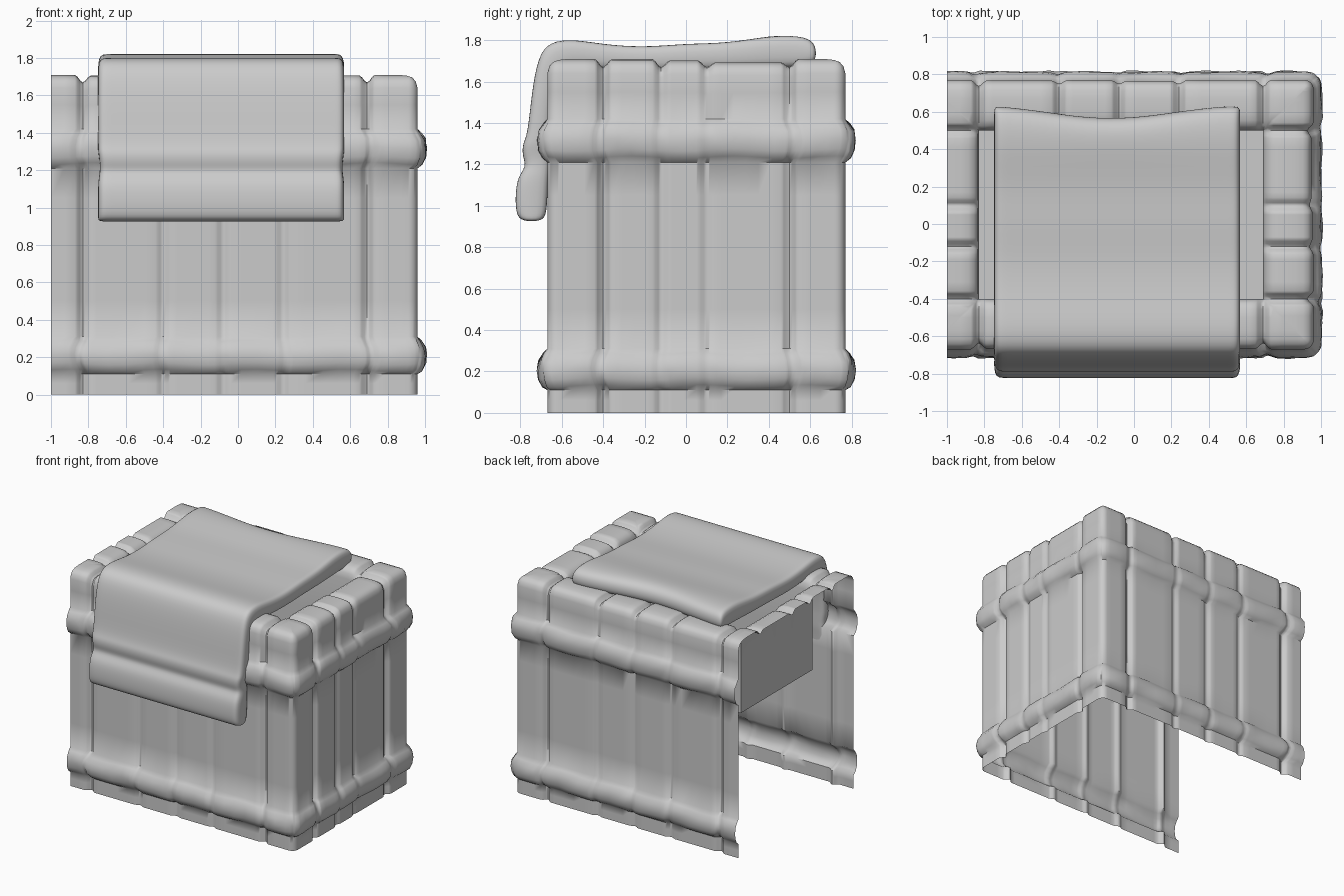
import bpy, bmesh, math, random
from mathutils import Vector

if "Cube" in bpy.data.objects:
    bpy.data.objects.remove(bpy.data.objects["Cube"])

random.seed(4)
X0, X1, Y0, Y1 = -1.10, 0.96, -0.67, 0.77   # outer faces of the crate walls
RIM, ROUND, PIT_Z = 0.27, 0.05, 1.0


def finish(name, bm, angle=50):
    bmesh.ops.remove_doubles(bm, verts=bm.verts, dist=0.0005)
    bmesh.ops.recalc_face_normals(bm, faces=bm.faces)
    me = bpy.data.meshes.new(name)
    bm.to_mesh(me)
    bm.free()
    ob = bpy.data.objects.new(name, me)
    bpy.context.collection.objects.link(ob)
    bpy.context.view_layer.objects.active = ob
    ob.select_set(True)
    bpy.ops.object.shade_smooth_by_angle(angle=math.radians(angle))
    ob.select_set(False)
    return ob


def loft(bm, rows):
    # quads between neighbouring closed rings
    vs = [[bm.verts.new(p) for p in r] for r in rows]
    for a, b in zip(vs, vs[1:]):
        n = len(a)
        for i in range(n):
            j = (i + 1) % n
            bm.faces.new((a[i], a[j], b[j], b[i]))
    return vs


# Wall section from the ground up, over the rim and down into the pit:
# inward depth, height, groove on wall, groove on rim
SECTION = [(0, 0, 1, 0), (0, .06, 1, 0), (0, .11, 1, 0), (-.025, .13, .6, 0),
           (-.042, .165, .5, 0), (-.047, .21, .4, 0), (-.04, .25, .5, 0),
           (-.02, .285, .6, 0), (0, .31, 1, 0), (0, .5, 1, 0), (0, .8, 1, 0),
           (0, 1.05, 1, 0), (0, 1.21, 1, 0), (-.025, 1.235, .6, 0),
           (-.042, 1.27, .5, 0), (-.045, 1.32, .4, 0), (-.04, 1.365, .5, 0),
           (-.02, 1.395, .6, 0), (0, 1.42, 1, 0), (0, 1.55, 1, .2),
           (0, 1.64, 1, .5), (.01, 1.675, 1, .8), (.028, 1.695, .6, 1),
           (.055, 1.705, .2, 1), (.10, 1.71, 0, 1), (.17, 1.71, 0, 1),
           (.215, 1.705, 0, 1), (.245, 1.69, 0, 1), (.262, 1.665, 0, .8),
           (RIM, 1.62, 0, .4), (RIM, 1.3, 0, 0), (RIM, PIT_Z, 0, 0)]


def groove(t, cuts):
    s = max(0, 1 - min(abs(t - c) for c in cuts) / .042)
    return s * s * (3 - 2 * s)


def side(start, end, cuts):
    # plank cuts plus corner blocks, and sample positions along one wall
    cuts = [start + RIM] + cuts + [end - RIM]
    ts = {round(start + k * (end - start) / 24, 3) for k in range(24)}
    for c in cuts:
        ts |= {round(c + o, 3) for o in (-.042, -.028, -.014, 0, .014, .028, .042)}
    for o in (0, .012, .025, .038, .05):
        ts |= {round(start + o, 3), round(end - o, 3)}
    ts.discard(round(end, 3))
    shifts = [0] + [random.uniform(0, .012) for _ in cuts[1:]] + [0]
    return cuts, sorted(ts), shifts


def round_corner(x, y):
    cx = min(max(x, X0 + ROUND), X1 - ROUND)
    cy = min(max(y, Y0 + ROUND), Y1 - ROUND)
    v = Vector((x - cx, y - cy))
    if v.x and v.y:
        v *= max(abs(v.x), abs(v.y)) / v.length
    return cx + v.x, cy + v.y


front = side(X0, X1, [-.40, -.08, .24])
right = side(Y0, Y1, [-.12, .10])
WALLS = [(front, X0, X1, lambda t, d: (t, Y0 + d), False),
         (right, Y0, Y1, lambda t, d: (X1 - d, t), False),
         (front, X0, X1, lambda t, d: (t, Y1 - d), True),
         (right, Y0, Y1, lambda t, d: (X0 + d, t), True)]


def ring(depth, z, wall, top):
    pts = []
    for (cuts, ts, shifts), a, b, place, back in WALLS:
        order = [round(b, 3)] + ts[:0:-1] if back else ts
        for t0 in order:
            t = min(max(t0, a + max(depth, 0)), b - max(depth, 0))
            g = groove(t, cuts)
            plank = sum(t > c for c in cuts)
            shift = shifts[plank] * (1 - g)
            deep = .032 if min(t - a, b - t) < RIM + .05 else .02
            d, h = depth, z
            if depth < 0:      # hand-carved wobble on the bands
                w = math.sin(t * 17 + z * 9) + math.sin(t * 31 + 2 + z * 30)
                d *= 1 + .07 * w
                h += .006 * math.sin(t * 13 + z * 4)
            d += wall * (deep * g + shift)
            h -= top * (.04 * g + shift * 1.5)
            mid, half = (a + b) / 2, (b - a) / 2
            if d < 0:
                t = mid + (t - mid) * (half - d) / half
            else:
                t = min(max(t, a + d), b - d)
            x, y = place(t, d)
            if depth < .1:
                x, y = round_corner(x, y)
            pts.append((x, y, h))
    return pts


# Crate shell of planks and bands, cut open on the left
bm = bmesh.new()
loft(bm, [ring(*s) for s in SECTION])
bmesh.ops.remove_doubles(bm, verts=bm.verts, dist=0.0005)
bmesh.ops.bisect_plane(bm, geom=bm.verts[:] + bm.edges[:] + bm.faces[:],
                       plane_co=(-1, 0, 0), plane_no=(1, 0, 0), clear_inner=True)
finish("crate_planks", bm)

# Floor of the recess
bm = bmesh.new()
bm.faces.new([bm.verts.new((x, y, PIT_Z)) for x, y in
              ((X0 + RIM, Y0 + RIM), (X1 - RIM, Y0 + RIM),
               (X1 - RIM, Y1 - RIM), (X0 + RIM, Y1 - RIM))])
finish("recess_floor", bm)

# Draped cloth: outer y, z and inner y, z along its length
DRAPE = [(.605, 1.775, .605, 1.70), (.56, 1.82, .56, 1.67), (.42, 1.825, .42, 1.67),
         (.2, 1.785, .2, 1.66), (0, 1.785, 0, 1.66), (-.2, 1.765, -.2, 1.65),
         (-.4, 1.78, -.4, 1.66), (-.54, 1.805, -.5, 1.67), (-.66, 1.795, -.58, 1.66),
         (-.715, 1.72, -.62, 1.6), (-.745, 1.55, -.65, 1.5), (-.765, 1.34, -.66, 1.34),
         (-.79, 1.30, -.66, 1.3), (-.79, 1.24, -.66, 1.24), (-.77, 1.19, -.66, 1.19),
         (-.815, 1.14, -.665, 1.14), (-.825, 1.04, -.67, 1.04),
         (-.82, .955, -.675, .955), (-.79, .925, -.70, .925)]
XS = [-.75, -.70, -.5, -.25, 0, .25, .45, .52, .57]
rows = []
for k, (oy, oz, iy, iz) in enumerate(DRAPE):
    wave = [(.035 * math.cos((x + .75) * 5) - .01) if k < 2 else 0 for x in XS]
    pinch = .985 if k in (13, 14) else 1
    xs = [-.09 + (x + .09) * pinch for x in XS]
    rows.append([(x, oy + w, oz) for x, w in zip(xs, wave)] +
                [(x, iy + w, iz) for x, w in zip(xs[::-1], wave[::-1])])
bm = bmesh.new()
vs = loft(bm, rows)
n = len(XS)
for r in (vs[0], vs[-1]):
    for i in range(n - 1):
        bm.faces.new((r[i], r[i + 1], r[2 * n - 2 - i], r[2 * n - 1 - i]))
cloth = finish("draped_cloth", bm, 180)
sub = cloth.modifiers.new("soften", 'SUBSURF')
sub.levels = sub.render_levels = 2
